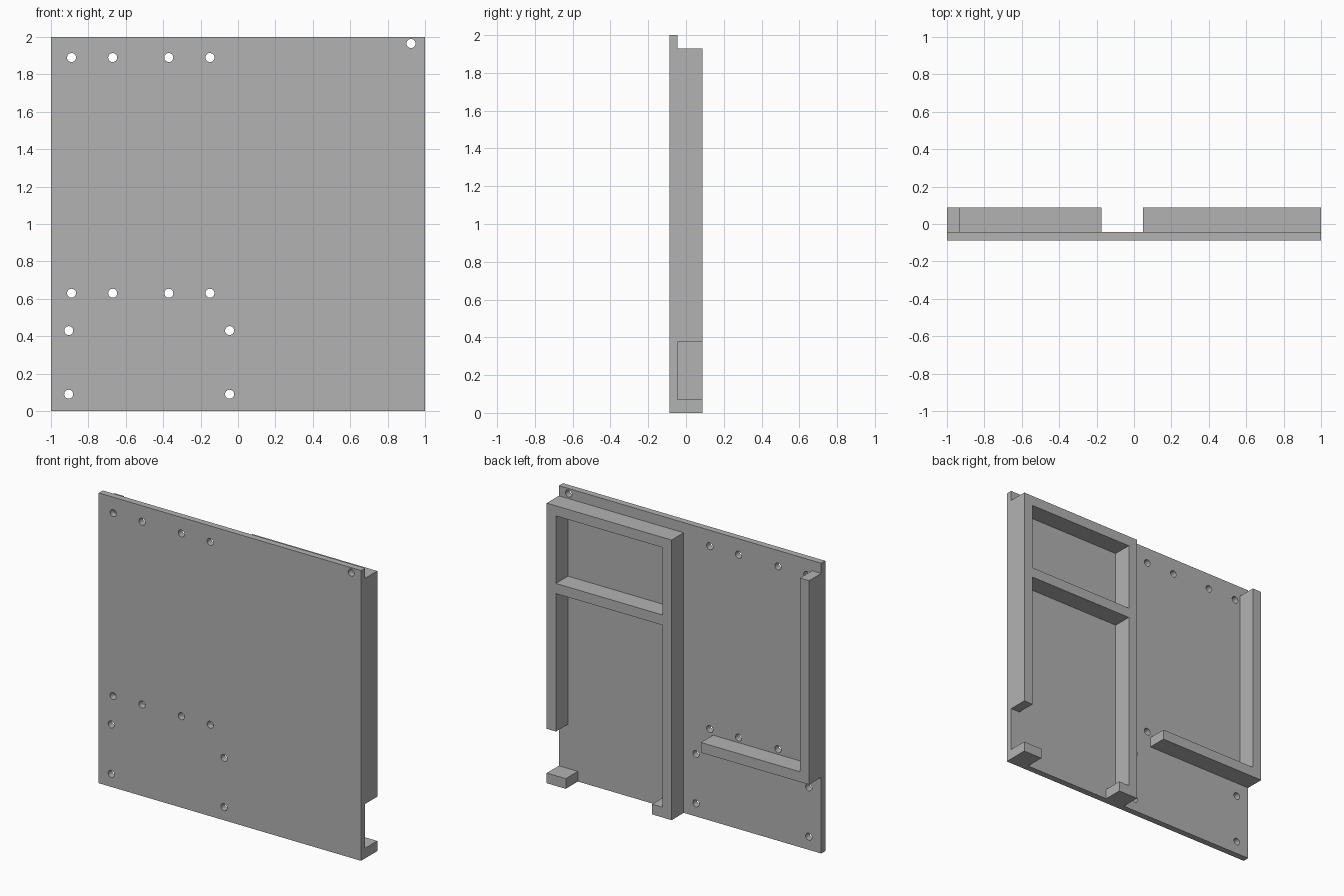
import bpy, bmesh

cube = bpy.data.objects.get("Cube")
if cube:
    bpy.data.objects.remove(cube, do_unlink=True)

FRONT, MID, BACK = -0.088, -0.044, 0.088   # panel front, panel back, rib back
BAR = 0.07                                 # rib thickness

grey = bpy.data.materials.new("plain grey")
grey.use_nodes = True
colour = (0.448, 0.448, 0.448, 1)
grey.diffuse_color = colour
grey.node_tree.nodes["Principled BSDF"].inputs["Base Color"].default_value = colour


def extrude(name, outline, y0, y1):
    """Extrude an x-z outline from y0 to y1."""
    bm = bmesh.new()
    face = bm.faces.new([bm.verts.new((x, y0, z)) for x, z in outline])
    new = bmesh.ops.extrude_face_region(bm, geom=[face])["geom"]
    verts = [v for v in new if isinstance(v, bmesh.types.BMVert)]
    bmesh.ops.translate(bm, verts=verts, vec=(0, y1 - y0, 0))
    bmesh.ops.recalc_face_normals(bm, faces=bm.faces)
    mesh = bpy.data.meshes.new(name)
    bm.to_mesh(mesh)
    bm.free()
    mesh.materials.append(grey)
    obj = bpy.data.objects.new(name, mesh)
    bpy.context.collection.objects.link(obj)
    return obj


def box(name, x0, x1, z0, z1, y0=MID, y1=BACK):
    return extrude(name, [(x0, z0), (x1, z0), (x1, z1), (x0, z1)], y0, y1)


# Flat panel with drilled screw holes
panel = box("panel", -1, 1, 0, 2, FRONT, MID)
holes = [(x, z) for z in (1.89, 0.63) for x in (-0.89, -0.67, -0.37, -0.15)]
holes += [(x, z) for z in (0.43, 0.09) for x in (-0.905, -0.045)]
holes.append((0.925, 1.965))
drills = []
for x, z in holes:
    bpy.ops.mesh.primitive_cylinder_add(vertices=24, radius=0.024, depth=0.3,
                                        location=(x, MID, z), rotation=(1.570796, 0, 0))
    drills.append(bpy.context.object)
for d in drills:
    d.select_set(True)
bpy.ops.object.join()
drill = bpy.context.object
drill.name = "hole_cutter"
drill.hide_render = True
cut = panel.modifiers.new("holes", "BOOLEAN")
cut.operation, cut.solver, cut.object = "DIFFERENCE", "EXACT", drill
bpy.ops.object.select_all(action="DESELECT")
bpy.context.view_layer.objects.active = panel
panel.select_set(True)
bpy.ops.object.modifier_apply(modifier="holes")
bpy.data.objects.remove(drill, do_unlink=True)

# Tall door-like frame on the left: post with foot, top bar, short outer post
p, top = 0.048, 1.93
extrude("left_frame", [
    (p, 0), (p, top), (1, top), (1, 0.375), (1 - BAR, 0.375),
    (1 - BAR, top - BAR), (p + BAR, top - BAR), (p + BAR, BAR),
    (p + 0.15, BAR), (p + 0.15, 0)], MID, BACK)
box("left_frame_crossbar", p + BAR, 1 - BAR, 1.325, 1.325 + BAR)
box("left_outer_foot", 0.855, 1, 0, BAR)

# L-shaped ledge on the right: outer post and horizontal shelf
low, end = 0.525, -0.175
extrude("right_ledge", [
    (-1, low), (end, low), (end, low + BAR), (BAR - 1, low + BAR),
    (BAR - 1, top), (-1, top)], MID, BACK)
